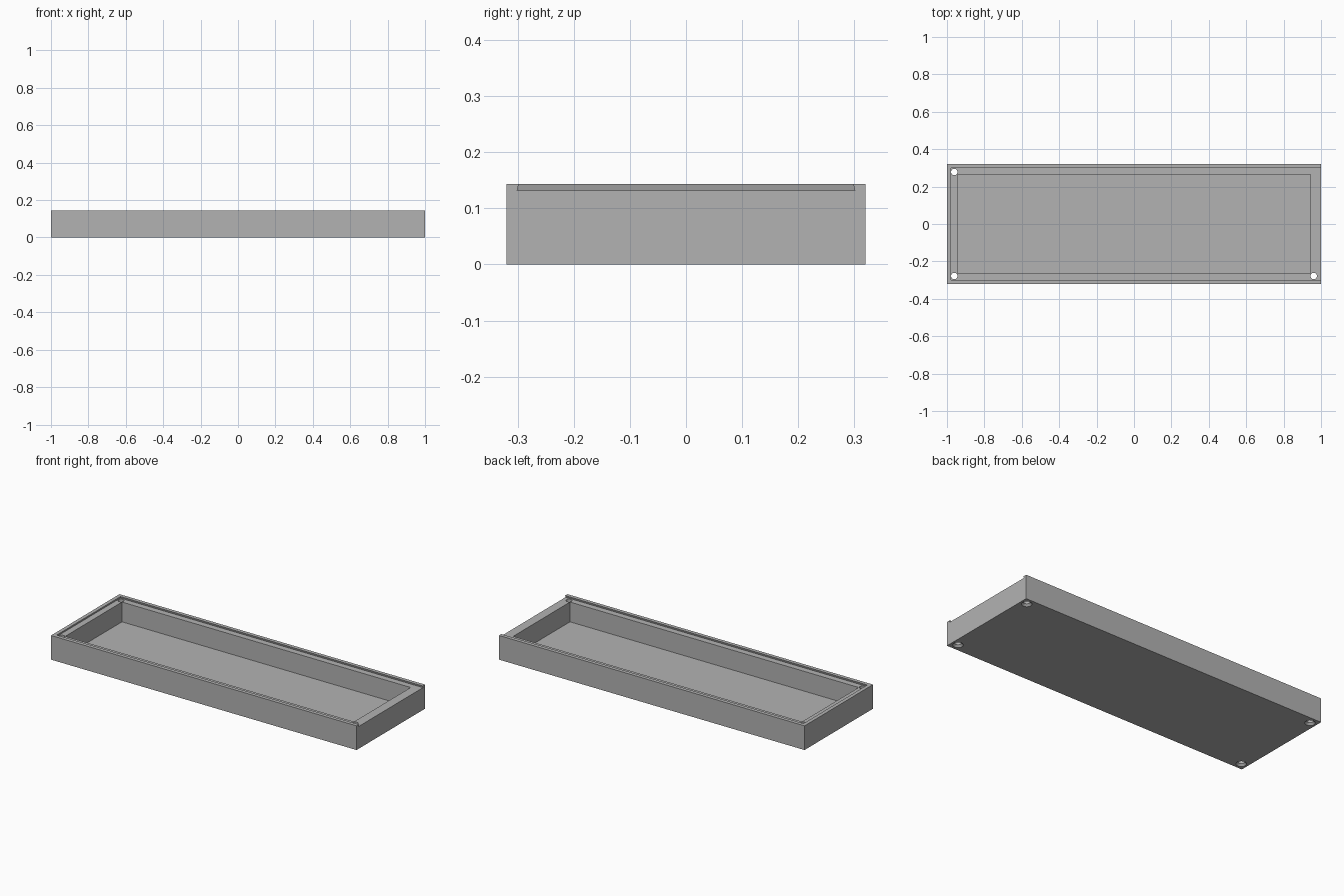
import bpy, bmesh

old = bpy.data.objects.get("Cube")
if old:
    bpy.data.objects.remove(old, do_unlink=True)

grey = bpy.data.materials.new("plain_grey")
grey.use_nodes = True
colour = (0.45, 0.45, 0.45, 1)
grey.diffuse_color = colour
grey.node_tree.nodes["Principled BSDF"].inputs["Base Color"].default_value = colour


def prism(name, bottom, top):
    """Solid between two stacked rings of points."""
    bm = bmesh.new()
    low = [bm.verts.new(p) for p in bottom]
    high = [bm.verts.new(p) for p in top]
    bm.faces.new(low[::-1])
    bm.faces.new(high)
    n = len(low)
    for i in range(n):
        j = (i + 1) % n
        bm.faces.new((low[i], low[j], high[j], high[i]))
    mesh = bpy.data.meshes.new(name)
    bm.to_mesh(mesh)
    bm.free()
    mesh.materials.append(grey)
    obj = bpy.data.objects.new(name, mesh)
    bpy.context.collection.objects.link(obj)
    return obj


def rect(x0, x1, y, z):
    return [(x0, -y, z), (x1, -y, z), (x1, y, z), (x0, y, z)]


def cone(name, x, y, z0, z1, r0, r1):
    bpy.ops.mesh.primitive_cone_add(vertices=32, radius1=r0, radius2=r1, depth=z1 - z0,
                                    location=(x, y, (z0 + z1) / 2))
    obj = bpy.context.object
    obj.name = name
    obj.data.materials.append(grey)
    return obj


def cut(target, cutter):
    """Subtract the cutter, then remove it."""
    cutter.hide_render = True
    mod = target.modifiers.new("cut", "BOOLEAN")
    mod.operation = "DIFFERENCE"
    mod.solver = "EXACT"
    mod.object = cutter
    bpy.context.view_layer.objects.active = target
    bpy.ops.object.modifier_apply(modifier=mod.name)
    bpy.data.objects.remove(cutter, do_unlink=True)


# Outer block of the tray
height, ledge, floor = 0.143, 0.132, 0.015
tray = prism("tray", rect(-1, 1, 0.32, 0), rect(-1, 1, 0.32, height))

# Main compartment
cut(tray, prism("compartment_cutter", rect(-0.945, 0.945, 0.265, floor),
                rect(-0.945, 0.945, 0.265, 0.2)))

# Dovetailed lid channel, open at the left end
channel = prism("channel_cutter", rect(-0.981, 1.1, 0.301, ledge),
                rect(-0.978, 1.1, 0.298, height + 0.0005))
cut(tray, channel)

# Corner screw holes with countersinks; one hole stays blind
for sx in (-1, 1):
    for sy in (-1, 1):
        x, y = sx * 0.961, sy * 0.278
        blind = sx > 0 and sy > 0
        cut(tray, cone("hole_cutter", x, y, -0.05, 0.12 if blind else 0.2, 0.017, 0.017))
        cut(tray, cone("countersink_cutter", x, y, -0.002, 0.012, 0.03, 0.0165))

# Smooth hole walls, sharp tray edges
bpy.ops.object.select_all(action="DESELECT")
tray.select_set(True)
bpy.context.view_layer.objects.active = tray
bpy.ops.object.shade_smooth_by_angle(angle=0.5)
